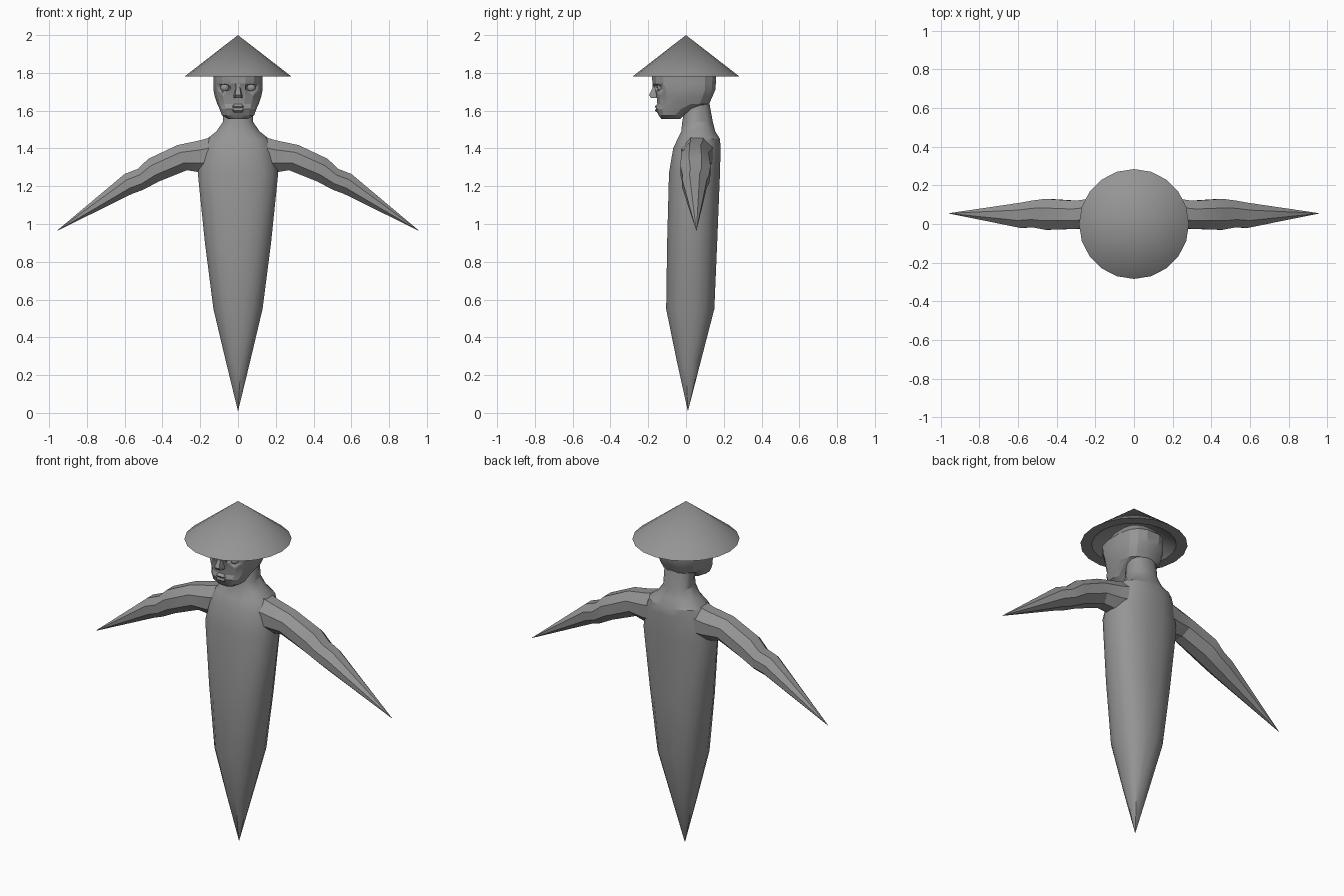
import bpy, bmesh, math
from mathutils import Vector

if "Cube" in bpy.data.objects:
    bpy.data.objects.remove(bpy.data.objects["Cube"])

grey = bpy.data.materials.new("plain grey")
grey.diffuse_color = (0.3, 0.3, 0.3, 1)
grey.use_nodes = True
grey.node_tree.nodes["Principled BSDF"].inputs["Base Color"].default_value = grey.diffuse_color


def finish(bm, name, angle=30):
    bmesh.ops.remove_doubles(bm, verts=bm.verts, dist=0.0005)
    bmesh.ops.recalc_face_normals(bm, faces=bm.faces)
    mesh = bpy.data.meshes.new(name)
    bm.to_mesh(mesh)
    bm.free()
    obj = bpy.data.objects.new(name, mesh)
    bpy.context.collection.objects.link(obj)
    mesh.materials.append(grey)
    bpy.ops.object.select_all(action='DESELECT')
    obj.select_set(True)
    bpy.context.view_layer.objects.active = obj
    bpy.ops.object.shade_smooth_by_angle(angle=math.radians(angle))
    return obj


def loft(name, rings, angle=30, cap_start=True, cap_end=True):
    bm = bmesh.new()
    loops = [[bm.verts.new(p) for p in ring] for ring in rings]
    n = len(loops[0])
    for a, b in zip(loops, loops[1:]):
        for i in range(n):
            j = (i + 1) % n
            bm.faces.new((a[i], a[j], b[j], b[i]))
    if cap_start:
        bm.faces.new(loops[0][::-1])
    if cap_end:
        bm.faces.new(loops[-1])
    return finish(bm, name, angle)


def level(z, half, front, back, n=16, power=0.85):
    """Rounded-square horizontal ring."""
    pts = []
    for i in range(n):
        a = 2 * math.pi * (i + 0.5) / n
        c, s = math.cos(a), math.sin(a)
        k = math.cos(math.pi / n)
        x = math.copysign(min(1, abs(c) / k) ** power, c) * half
        y = math.copysign(min(1, abs(s) / k) ** power, s)
        pts.append((x, (front + back) / 2 + y * (back - front) / 2, z))
    return pts


# Tapered body, shoulders and neck
loft("body", [level(*r) for r in (
    (0.01, 0.0005, 0.0095, 0.0105), (0.28, 0.066, -0.05, 0.08),
    (0.55, 0.13, -0.105, 0.15), (0.9, 0.175, -0.10, 0.165),
    (1.27, 0.213, -0.09, 0.18), (1.40, 0.185, -0.068, 0.183),
    (1.45, 0.165, -0.045, 0.18), (1.49, 0.115, -0.025, 0.155),
    (1.54, 0.08, -0.02, 0.142), (1.66, 0.08, 0.0, 0.12))])

# Head
head = loft("head", [level(*r, 16, 0.75) for r in (
    (1.555, 0.05, -0.13, -0.03), (1.575, 0.085, -0.145, -0.012),
    (1.61, 0.098, -0.16, 0.05), (1.635, 0.11, -0.152, 0.122),
    (1.675, 0.123, -0.155, 0.14), (1.71, 0.13, -0.162, 0.155),
    (1.745, 0.13, -0.178, 0.158), (1.785, 0.13, -0.18, 0.16),
    (1.83, 0.10, -0.12, 0.12), (1.85, 0.05, -0.05, 0.05))], 20)

# Eye sockets cut into the head, with eyeballs inside
for side in (-1, 1):
    bm = bmesh.new()
    bmesh.ops.create_uvsphere(bm, u_segments=12, v_segments=8, radius=1)
    for v in bm.verts:
        v.co = Vector((side * 0.072 + v.co.x * 0.036, -0.155 + v.co.y * 0.035,
                       1.722 + v.co.z * 0.018))
    cutter = finish(bm, "socket_cutter")
    cutter.hide_render = True
    cutter.hide_set(True)
    cut = head.modifiers.new("socket", 'BOOLEAN')
    cut.object = cutter
    cut.operation = 'DIFFERENCE'
    bm = bmesh.new()
    bmesh.ops.create_uvsphere(bm, u_segments=12, v_segments=8, radius=0.024)
    bmesh.ops.translate(bm, verts=bm.verts, vec=(side * 0.07, -0.128, 1.722))
    finish(bm, "eyeball")

# Nose wedge and lips
loft("nose", [
    [(-w, -0.14, z), (-w * 0.6, y, z), (w * 0.6, y, z), (w, -0.14, z)]
    for z, w, y in ((1.755, 0.022, -0.176), (1.72, 0.016, -0.178),
                    (1.682, 0.026, -0.196), (1.668, 0.026, -0.185))], 20)
loft("lips", [
    [(-w, -0.13, z), (-w * 0.5, y, z), (w * 0.5, y, z), (w, -0.13, z)]
    for z, w, y in ((1.635, 0.04, -0.152), (1.622, 0.048, -0.166),
                    (1.612, 0.05, -0.158), (1.600, 0.045, -0.165),
                    (1.588, 0.035, -0.15))], 20)


# Arms: each ring spans a top point, a bottom point and a depth range
def arm_ring(side, tx, tz, bx, bz, front, back, n=8):
    pts = []
    for i in range(n):
        a = 2 * math.pi * (i + 0.5) / n
        k = math.cos(math.pi / n)
        s, c = math.sin(a) / k, math.cos(a) / k
        pts.append((side * ((tx + bx) / 2 + s * (tx - bx) / 2),
                    (front + back) / 2 + c * (back - front) / 2,
                    (tz + bz) / 2 + s * (tz - bz) / 2))
    return pts


for side, label in ((-1, "left"), (1, "right")):
    loft(label + "_arm", [arm_ring(side, *r) for r in (
        (0.09, 1.475, 0.12, 1.27, -0.03, 0.15),
        (0.20, 1.443, 0.19, 1.272, -0.02, 0.135),
        (0.32, 1.418, 0.27, 1.285, -0.025, 0.12),
        (0.475, 1.345, 0.42, 1.225, -0.03, 0.13),
        (0.53, 1.292, 0.50, 1.182, -0.018, 0.122),
        (0.60, 1.265, 0.56, 1.16, -0.02, 0.11),
        (0.957, 0.966, 0.955, 0.965, 0.054, 0.056))], 25)


# Conical hat: outer cone, flat rim, hollow inside
def circle(r, z, n=20):
    return [(r * math.cos(2 * math.pi * i / n), r * math.sin(2 * math.pi * i / n), z)
            for i in range(n)]


loft("hat", [circle(0.0002, 2.0), circle(0.284, 1.78),
             circle(0.225, 1.78), circle(0.0002, 1.955)], 30)
